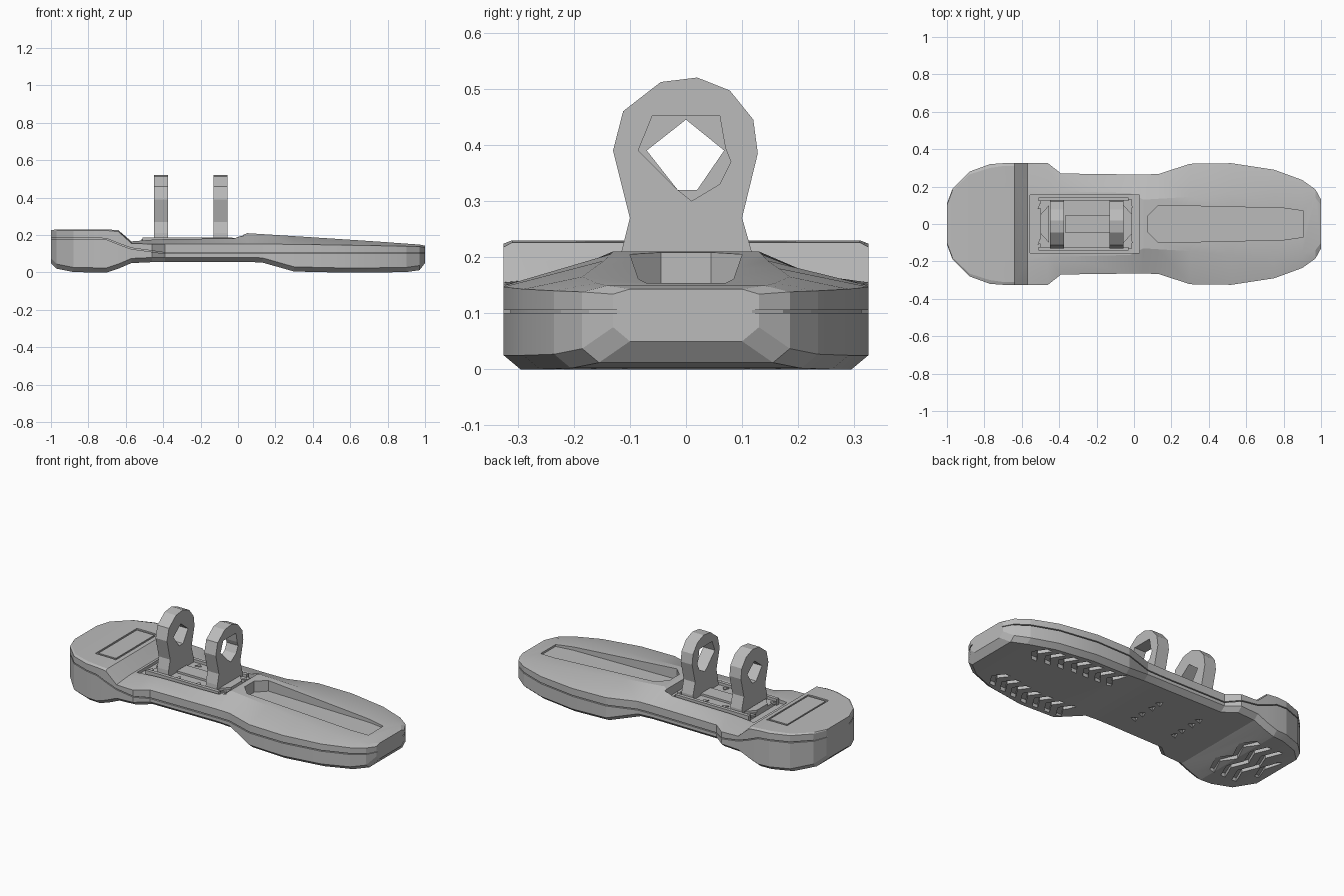
import bpy, bmesh, math

if "Cube" in bpy.data.objects:
    bpy.data.objects.remove(bpy.data.objects["Cube"])

grey = bpy.data.materials.new("light grey")
grey.use_nodes = True
grey.diffuse_color = (0.5, 0.5, 0.5, 1)
grey.node_tree.nodes["Principled BSDF"].inputs["Base Color"].default_value = (0.5, 0.5, 0.5, 1)


def finish(name, bm):
    bmesh.ops.recalc_face_normals(bm, faces=bm.faces[:])
    mesh = bpy.data.meshes.new(name)
    bm.to_mesh(mesh)
    bm.free()
    mesh.materials.append(grey)
    ob = bpy.data.objects.new(name, mesh)
    bpy.context.collection.objects.link(ob)
    return ob


def add_prism(bm, pts, lo, hi, axis="z"):
    """Extrude an outline: (x, y) along z, or (y, z) along x."""
    def place(p, h):
        return (p[0], p[1], h) if axis == "z" else (h, p[0], p[1])
    a = [bm.verts.new(place(p, lo)) for p in pts]
    b = [bm.verts.new(place(p, hi)) for p in pts]
    bm.faces.new(a)
    bm.faces.new(b)
    for i in range(len(pts)):
        j = (i + 1) % len(pts)
        bm.faces.new((a[i], a[j], b[j], b[i]))


def prisms(name, outlines, lo, hi, axis="z"):
    bm = bmesh.new()
    for pts in outlines:
        add_prism(bm, pts, lo, hi, axis)
    return finish(name, bm)


def rect(x0, x1, y0, y1):
    return [(x0, y0), (x1, y0), (x1, y1), (x0, y1)]


def flip(pts):
    return [(x, -y) for x, y in pts]


def loft(name, sections):
    """Skin half sections (x, [(y, z), ...]) mirrored across the length."""
    bm = bmesh.new()
    rings = []
    for x, half in sections:
        ring = half + [(-y, z) for y, z in reversed(half)]
        rings.append([bm.verts.new((x, y, z)) for y, z in ring])
    n = len(rings[0])
    for a, b in zip(rings, rings[1:]):
        for i in range(n):
            j = (i + 1) % n
            bm.faces.new((a[i], a[j], b[j], b[i]))
    bm.faces.new(rings[0])
    bm.faces.new(rings[-1])
    return finish(name, bm)


def cut(ob, cutter):
    cutter.hide_render = True
    cutter.hide_set(True)
    mod = ob.modifiers.new("cut", "BOOLEAN")
    mod.operation = "DIFFERENCE"
    mod.solver = "EXACT"
    mod.object = cutter


# Stations: x, half width, bottom, seam, shell edge, deck half width, deck height
stations = [
    (-1.00, .11, .05, .18, .222, .10, .226),
    (-.97, .19, .02, .18, .224, .18, .23),
    (-.88, .28, .002, .18, .224, .265, .23),
    (-.77, .32, 0, .18, .224, .30, .23),
    (-.70, .325, 0, .175, .224, .31, .23),
    (-.64, .325, .02, .15, .218, .31, .226),
    (-.57, .325, .05, .125, .155, .20, .166),
    (-.46, .325, .055, .11, .152, .18, .175),
    (-.39, .27, .056, .10, .152, .175, .178),
    (-.02, .265, .056, .10, .152, .165, .182),
    (.05, .265, .056, .10, .152, .13, .21),
    (.13, .267, .053, .10, .152, .135, .205),
    (.30, .322, .005, .10, .15, .145, .194),
    (.52, .325, 0, .10, .147, .165, .18),
    (.75, .29, 0, .10, .143, .185, .165),
    (.90, .235, .002, .10, .14, .16, .154),
    (.97, .185, .012, .10, .138, .14, .149),
    (1.0, .13, .05, .10, .134, .10, .143),
]

# Sole with a chamfered rim and a recessed lip that leaves a seam
sole = loft("sole", [
    (x, [(w - .03, zb), (w, zb + .025), (w, zs), (w - .012, zs), (w - .012, zs + .012)])
    for x, w, zb, zs, ze, dw, zd in stations])

# Upper shell with sloping shoulders
shell = loft("upper_shell", [
    (x, [(w, zs + .006), (w, ze), (dw, zd)])
    for x, w, zb, zs, ze, dw, zd in stations])

# Ankle bay, toe pocket and heel panel sunk into the shell
cut(shell, prisms("ankle_bay_cutter", [rect(-.555, .03, -.155, .155)], .15, .4))
toe = [(.075, .045), (.13, .1), (.8, .085), (.905, .07)]
toe = toe + flip(toe)[::-1]
cut(shell, prisms("toe_pocket_cutter", [toe], .142, .4))
cut(shell, prisms("heel_panel_cutter", [rect(-.8, -.665, -.195, .195)], .222, .4))
prisms("heel_panel_plate", [rect(-.79, -.675, -.18, .18)], .215, .2285)

# Tread: chevron grooves along the toe rim and across the heel
grooves = []
for i in range(7):
    x = .27 + .08 * i
    y = .27 - .012 * max(0, i - 3)
    arrow = [(x, y), (x + .045, y - .07), (x, y - .13),
             (x + .035, y - .13), (x + .08, y - .07), (x + .035, y)]
    grooves += [arrow, flip(arrow)]
for i in range(4):
    x = -.93 + .075 * i
    n = 5 if i else 3
    ys = [(k - (n - 1) / 2) * .095 for k in range(n)]
    front = [(x + .04 * (k % 2), y) for k, y in enumerate(ys)]
    grooves.append(front + [(px + .03, y) for px, y in reversed(front)])
cut(sole, prisms("tread_cutter", grooves, -.1, .022))


def triangle(x, y, r=.016):
    return [(x - r, y - r), (x + r, y - r * .3), (x - r * .2, y + r)]


# Small bolt pits under the arch
cut(sole, prisms("bolt_pit_cutter",
                 [triangle(x, y, .022) for x in (-.36, -.09) for y in (-.1, -.04, .04, .1)],
                 -.1, .075))

# Mounting plate in the ankle bay with rails, a central bar and bolts
prisms("mounting_plate", [rect(-.5, -.01, -.13, .13)], .14, .172)
rail = rect(-.51, -.03, .122, .142)
prisms("plate_rails", [rail, flip(rail)], .145, .188)
prisms("central_bar", [rect(-.37, -.13, -.045, .045)], .15, .184)
prisms("bolt_heads", [triangle(x, y) for x in (-.5, -.32, -.19, -.02) for y in (-.095, .095)],
       .165, .178)
end = [(-.5, -.05), (-.455, -.1), (-.455, .1), (-.5, .05)]
prisms("end_blocks", [end, [(-.51 - x, y) for x, y in end]], .15, .185)

# Two ankle brackets with eyelets
outline = [(-.12, .15), (-.115, .21), (-.10, .27), (-.13, .39), (-.112, .46), (-.045, .512),
           (.02, .52), (.078, .497), (.12, .445), (.128, .385), (.10, .27), (.12, .2), (.12, .15)]
holes = {
    "rear": [(0, .445), (.068, .39), (.02, .32), (-.015, .32), (-.07, .39)],
    "front": [(-.06, .452), (.06, .452), (.07, .395), (.08, .37), (.06, .33),
              (.01, .30), (-.015, .32), (-.085, .39)],
}
for side, x in (("rear", -.45), ("front", -.13)):
    bracket = prisms(side + "_bracket", [outline], x, x + .075, "x")
    cut(bracket, prisms(side + "_eyelet_cutter", [holes[side]], x - .05, x + .125, "x"))

# Soft shading on shallow creases only
for ob in (sole, shell):
    bpy.ops.object.select_all(action="DESELECT")
    ob.select_set(True)
    bpy.context.view_layer.objects.active = ob
    bpy.ops.object.shade_smooth_by_angle(angle=math.radians(15))
